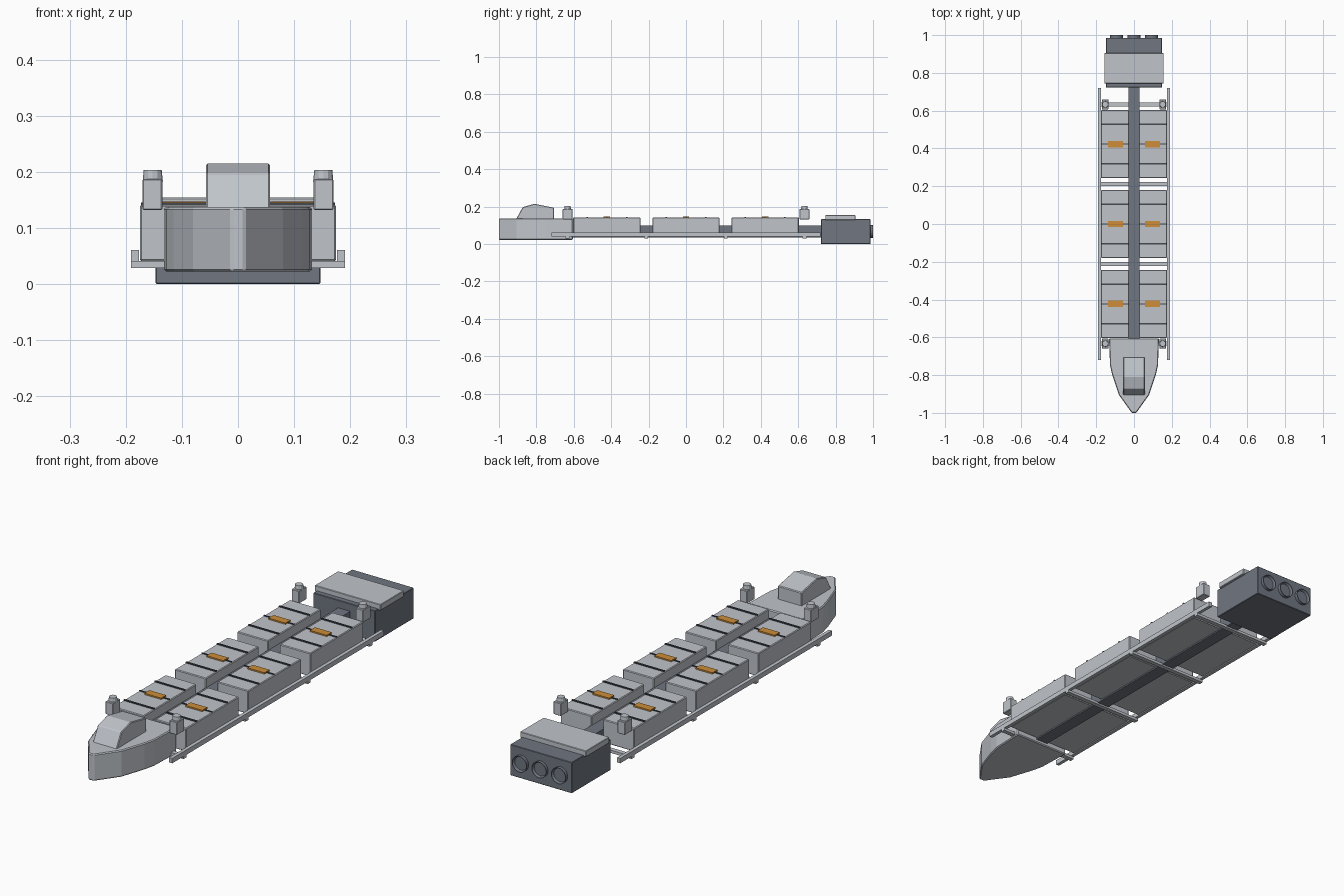
import bpy
import bmesh
import math
from mathutils import Matrix

cube = bpy.data.objects.get("Cube")
if cube:
    bpy.data.objects.remove(cube, do_unlink=True)


def material(name, rgb):
    m = bpy.data.materials.new(name)
    m.use_nodes = True
    colour = (*rgb, 1.0)
    m.diffuse_color = colour
    m.node_tree.nodes["Principled BSDF"].inputs["Base Color"].default_value = colour
    return m


LIGHT = material("pale grey plating", (0.53, 0.56, 0.60))
DARK = material("slate machinery", (0.16, 0.18, 0.22))
SEAM = material("charcoal seam", (0.06, 0.065, 0.075))
ORANGE = material("orange hatch", (0.62, 0.27, 0.04))


def finish(name, bm, mat, bevel=0.0):
    bmesh.ops.recalc_face_normals(bm, faces=bm.faces)
    mesh = bpy.data.meshes.new(name)
    bm.to_mesh(mesh)
    bm.free()
    mesh.materials.append(mat)
    obj = bpy.data.objects.new(name, mesh)
    bpy.context.collection.objects.link(obj)
    if bevel:
        mod = obj.modifiers.new("edge chamfer", "BEVEL")
        mod.width = bevel
        mod.segments = 1
    return obj


def box(name, x, y, z, mat, bevel=0.0):
    """Box from (low, high) ranges on each axis."""
    bm = bmesh.new()
    bmesh.ops.create_cube(bm, size=1)
    for v in bm.verts:
        v.co = [r[0] if c < 0 else r[1] for c, r in zip(v.co, (x, y, z))]
    return finish(name, bm, mat, bevel)


def prism(name, start, offset, mat, bevel=0.0):
    """Extrude a flat outline along an offset."""
    bm = bmesh.new()
    face = bm.faces.new([bm.verts.new(p) for p in start])
    ext = bmesh.ops.extrude_face_region(bm, geom=[face])["geom"]
    bmesh.ops.translate(bm, vec=offset,
                        verts=[g for g in ext if isinstance(g, bmesh.types.BMVert)])
    return finish(name, bm, mat, bevel)


def mirrored(r, side):
    return tuple(sorted((r[0] * side, r[1] * side)))


# Bow hull: pointed plan outline
half = [(0.012, -1.0), (0.08, -0.905), (0.115, -0.80), (0.127, -0.75), (0.132, -0.605)]
outline = half + [(-x, y) for x, y in reversed(half)]
prism("bow_hull", [(x, y, 0.022) for x, y in outline], (0, 0, 0.115), LIGHT, 0.004)

# Bridge cabin: side profile swept across
profile = [(-0.91, 0.13), (-0.873, 0.197), (-0.81, 0.215), (-0.705, 0.194), (-0.705, 0.13)]
prism("bridge_cabin", [(-0.057, y, z) for y, z in profile], (0.114, 0, 0), LIGHT, 0.003)

# Central spine
box("spine", (-0.029, 0.029), (-0.61, 0.73), (0.036, 0.10), DARK)

# Cargo pods with seams and hatches
for side, label in ((1, "left"), (-1, "right")):
    for i, yc in enumerate((-0.423, 0.0, 0.423)):
        tag = f"{label}_{i + 1}"
        box("cargo_pod_" + tag, mirrored((0.027, 0.175), side),
            (yc - 0.18, yc + 0.18), (0.041, 0.141), LIGHT, 0.003)
        for dy, w in ((-0.105, 0.004), (0, 0.002), (0.105, 0.004)):
            box("pod_seam_" + tag, mirrored((0.029, 0.173), side),
                (yc + dy - w, yc + dy + w), (0.139, 0.145), SEAM)
        box("pod_hatch_" + tag, mirrored((0.058, 0.138), side),
            (yc - 0.017, yc + 0.017), (0.139, 0.147), ORANGE)

    # Side rail
    box("side_rail_" + label, mirrored((0.176, 0.191), side),
        (-0.72, 0.72), (0.04, 0.061), LIGHT)

    # Corner thruster posts with round caps
    for end in (-1, 1):
        yc = end * 0.633
        box("corner_post_" + label, mirrored((0.135, 0.17), side),
            (yc - 0.026, yc + 0.026), (0.132, 0.187), LIGHT, 0.002)
        bm = bmesh.new()
        bmesh.ops.create_cone(bm, cap_ends=True, segments=12, radius1=0.018,
                              radius2=0.016, depth=0.02,
                              matrix=Matrix.Translation((side * 0.152, yc, 0.193)))
        finish("post_cap_" + label, bm, LIGHT)

# Cross beams under the pods
for yc in (-0.633, -0.212, 0.212, 0.633):
    box("cross_beam", (-0.191, 0.191), (yc - 0.01, yc + 0.01), (0.029, 0.041), LIGHT)

# Engine block and roof plate
box("engine_block", (-0.147, 0.147), (0.722, 0.986), (0, 0.133), DARK, 0.002)
box("engine_roof", (-0.157, 0.157), (0.745, 0.905), (0.128, 0.154), LIGHT, 0.002)

# Exhaust nozzles: short open rings on the stern
for xc in (-0.093, 0, 0.093):
    bm = bmesh.new()
    place = Matrix.Translation((xc, 0.992, 0.067)) @ Matrix.Rotation(-math.pi / 2, 4, "X")
    bmesh.ops.create_cone(bm, cap_ends=True, segments=24, radius1=0.034,
                          radius2=0.034, depth=0.016, matrix=place)
    rear = max(bm.faces, key=lambda f: f.calc_center_median().y)
    bmesh.ops.inset_region(bm, faces=[rear], thickness=0.005)
    bmesh.ops.translate(bm, verts=rear.verts, vec=(0, -0.010, 0))
    finish("exhaust_nozzle", bm, DARK)
